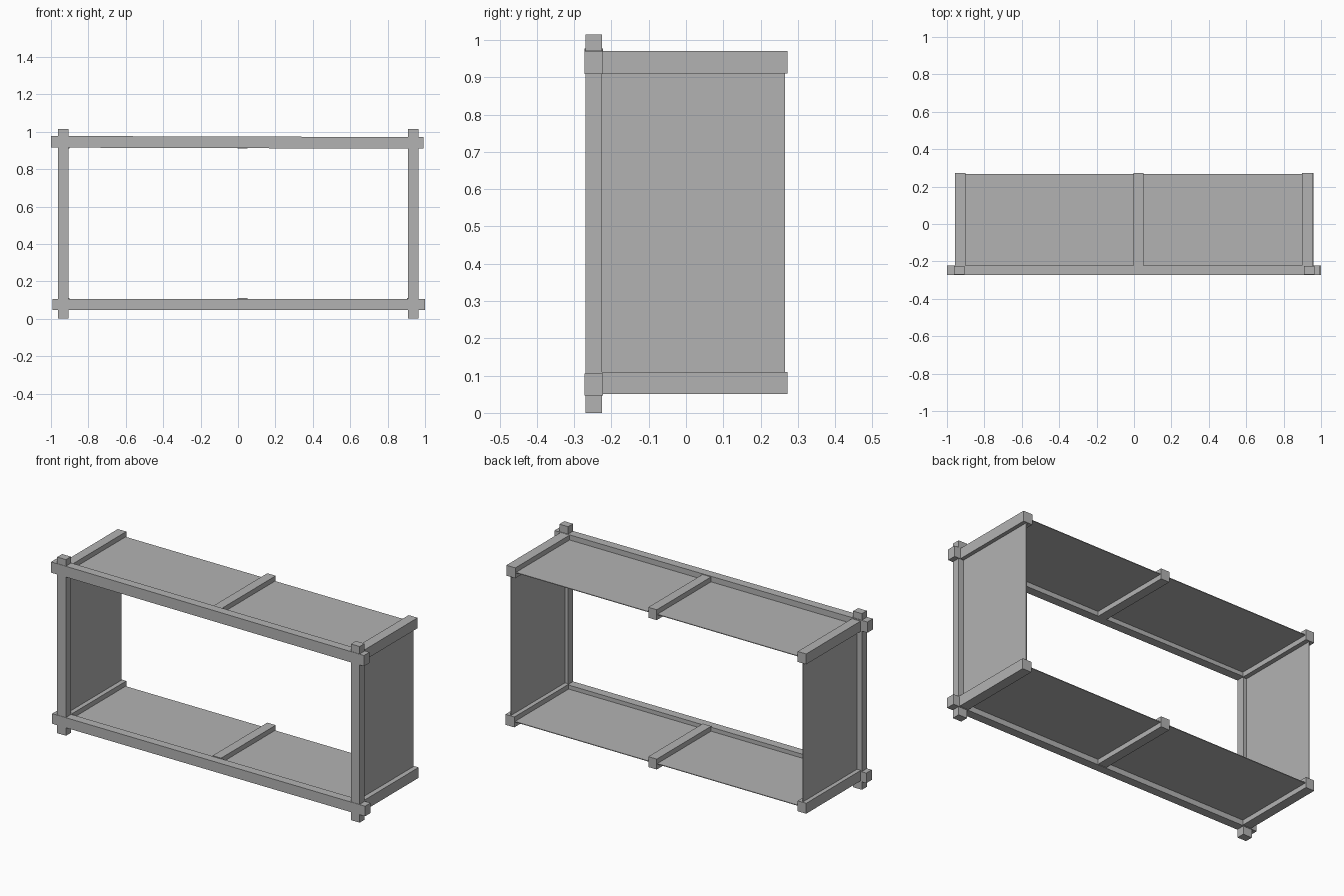
import bpy, math

cube = bpy.data.objects.get("Cube")
if cube:
    bpy.data.objects.remove(cube, do_unlink=True)

grey = bpy.data.materials.new("plain grey")
grey.use_nodes = True
colour = (0.45, 0.45, 0.45, 1)
grey.diffuse_color = colour
grey.node_tree.nodes["Principled BSDF"].inputs["Base Color"].default_value = colour


def box(name, x, y, z, tilt=0):
    """Box from (low, high) limits on each axis, tilted about y."""
    limits = (x, y, z)
    bpy.ops.mesh.primitive_cube_add(
        size=1, location=[(a + b) / 2 for a, b in limits], rotation=(0, tilt, 0))
    ob = bpy.context.object
    ob.name = ob.data.name = name
    ob.scale = [b - a for a, b in limits]
    ob.data.materials.append(grey)
    return ob


# Front frame: two posts crossed by two slightly proud rails
post_y, rail_y = (-0.27, -0.225), (-0.272, -0.222)
box("right_post", (-0.963, -0.907), post_y, (0, 1.014))
box("left_post", (0.909, 0.964), post_y, (0, 1.014))
box("bottom_rail", (-0.993, 1.0), rail_y, (0.047, 0.105))
box("top_rail", (-1.0, 0.993), rail_y, (0.912, 0.974), math.radians(0.17))

# Crossbars running back from each rail
bar_y = (-0.225, 0.272)
for level, z, shift in (("bottom", (0.05, 0.11), 0.006), ("top", (0.91, 0.97), 0)):
    box(level + "_right_crossbar", (-0.956, -0.902), bar_y, z)
    box(level + "_middle_crossbar", (-0.004, 0.05), bar_y, z)
    box(level + "_left_crossbar", (0.897 + shift, 0.954 + shift), bar_y, z)

# Thin panels set along the middle of the crossbars
panel_y, half = (-0.225, 0.266), 0.002
for level, z in (("bottom", 0.08), ("top", 0.94)):
    box(level + "_panel", (-0.93, 0.93), panel_y, (z - half, z + half))
for side, x in (("right", -0.93), ("left", 0.93)):
    box(side + "_panel", (x - half, x + half), panel_y, (0.08, 0.94))
